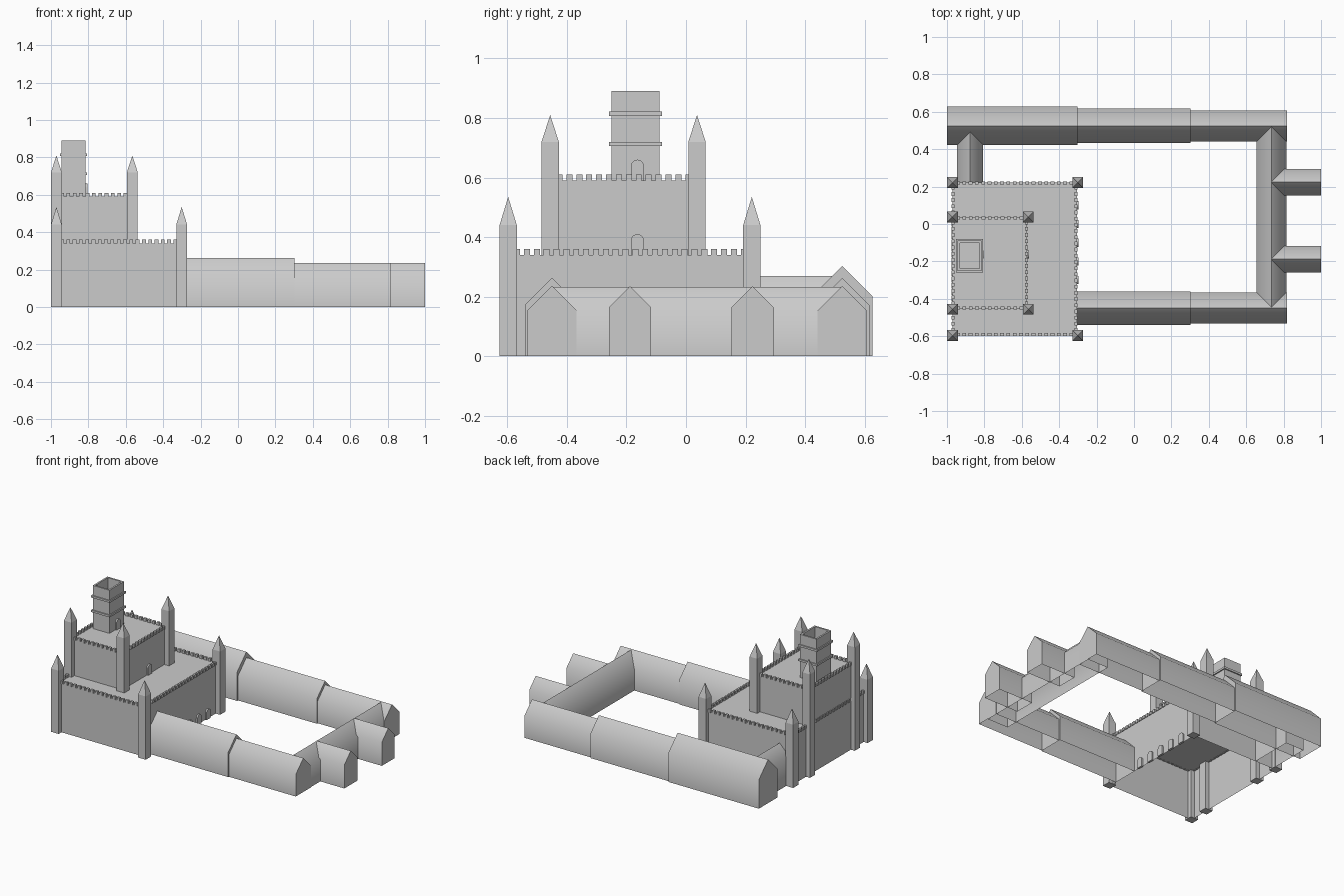
import bpy, bmesh, math

if "Cube" in bpy.data.objects:
    bpy.data.objects.remove(bpy.data.objects["Cube"])


def make(name, verts, faces, smooth=None):
    me = bpy.data.meshes.new(name)
    me.from_pydata(verts, [], faces)
    bm = bmesh.new()
    bm.from_mesh(me)
    bmesh.ops.recalc_face_normals(bm, faces=bm.faces)
    bm.to_mesh(me)
    bm.free()
    ob = bpy.data.objects.new(name, me)
    bpy.context.collection.objects.link(ob)
    if smooth:
        bpy.ops.object.select_all(action='DESELECT')
        ob.select_set(True)
        bpy.context.view_layer.objects.active = ob
        bpy.ops.object.shade_smooth_by_angle(angle=math.radians(smooth))
    return ob


def box_data(x0, x1, y0, y1, z0, z1, bottom=True):
    v = [(x, y, z) for z in (z0, z1) for x, y in ((x0, y0), (x1, y0), (x1, y1), (x0, y1))]
    f = [(0, 1, 5, 4), (1, 2, 6, 5), (2, 3, 7, 6), (3, 0, 4, 7), (4, 5, 6, 7)]
    return v, f + ([(3, 2, 1, 0)] if bottom else [])


def extrude_profile(name, prof, a, b, axis, c, bottom=True, smooth=50):
    """Profile of (across, z) points swept along x or y from a to b."""
    n = len(prof)
    v = [(t, c + u, z) if axis == 'x' else (c + u, t, z) for t in (a, b) for u, z in prof]
    f = [tuple(range(n)), tuple(range(2 * n - 1, n - 1, -1))]
    f += [(i, (i + 1) % n, (i + 1) % n + n, i + n) for i in range(n if bottom else n - 1)]
    return make(name, v, f, smooth)


def wing(name, a, b, axis, c, half, ridge):
    """Long building with a 45 degree gable roof, open underneath."""
    wall = ridge - half
    extrude_profile(name, [(-half, 0), (-half, wall), (0, ridge), (half, wall), (half, 0)],
                    a, b, axis, c, bottom=False)


def turret(name, x, y, z0, z1, peak, h=0.029):
    v, f = box_data(x - h, x + h, y - h, y + h, z0, z1)
    f.remove((4, 5, 6, 7))
    v.append((x, y, peak))
    make(name, v, f + [(4, 5, 8), (5, 6, 8), (6, 7, 8), (7, 4, 8)])


def battlements(name, x0, x1, y0, y1, z, step=0.033, w=0.01, t=0.008, h=0.022):
    verts, faces = [], []

    def block(x, y, hx, hy):
        v, f = box_data(x - hx, x + hx, y - hy, y + hy, z, z + h)
        k = len(verts)
        verts.extend(v)
        faces.extend(tuple(i + k for i in q) for q in f)

    nx, ny = round((x1 - x0) / step), round((y1 - y0) / step)
    for i in range(1, nx):
        for y in (y0 + t, y1 - t):
            block(x0 + (x1 - x0) * i / nx, y, w, t)
    for i in range(1, ny):
        for x in (x0 + t, x1 - t):
            block(x, y0 + (y1 - y0) * i / ny, t, w)
    make(name, verts, faces)


def arch(name, x, y, z, r=0.022, h=0.07):
    """Round-topped doorway standing slightly proud of an east wall."""
    prof = [(-r, z)] + [(-r * math.cos(math.pi * i / 10), z + h - r + r * math.sin(math.pi * i / 10))
                        for i in range(11)] + [(r, z)]
    extrude_profile(name, prof, x - 0.005, x + 0.01, 'x', y)


# Keep: two stacked blocks with battlements
make("lower_keep", *box_data(-0.97, -0.306, -0.595, 0.222, 0, 0.34, bottom=False))
make("upper_keep", *box_data(-0.97, -0.572, -0.453, 0.036, 0.34, 0.59, bottom=False))
battlements("lower_battlements", -0.975, -0.301, -0.6, 0.227, 0.338)
battlements("upper_battlements", -0.975, -0.567, -0.458, 0.041, 0.588)

# Corner turrets
for y in (-0.597, 0.221):
    for x in (-0.971, -0.301):
        turret("lower_turret", x, y, 0, 0.44, 0.535)
for y in (-0.456, 0.037):
    for x, z in ((-0.971, 0), (-0.565, 0.34)):
        turret("upper_turret", x, y, z, 0.72, 0.81)

# Hollow square tower with two bands
X0, X1, Y0, Y1, T = -0.943, -0.815, -0.25, -0.089, 0.012
v, f = box_data(X0, X1, Y0, Y1, 0.59, 0.89, bottom=False)
iv, _ = box_data(X0 + T, X1 - T, Y0 + T, Y1 - T, 0.6, 0.89)
f.remove((4, 5, 6, 7))
for i in range(4):
    j = (i + 1) % 4
    f += [(4 + i, 4 + j, 12 + j, 12 + i), (12 + i, 12 + j, 8 + j, 8 + i)]
make("great_tower", v + iv, f + [(8, 9, 10, 11)])
for z in (0.713, 0.814):
    p = 0.008
    v, f = box_data(X0 - p, X1 + p, Y0 - p, Y1 + p, z - 0.007, z + 0.007)
    iv, _ = box_data(X0, X1, Y0, Y1, z - 0.007, z + 0.007)
    f = f[:4]
    for i in range(4):
        j = (i + 1) % 4
        f += [(i, j, 8 + j, 8 + i), (4 + i, 4 + j, 12 + j, 12 + i)]
    make("tower_band", v + iv, f)

# Doorways
arch("upper_keep_door", -0.572, -0.163, 0.34)
arch("tower_door", -0.815, -0.163, 0.59)
for i in range(5):
    arch("courtyard_door", -0.306, 0.1 - 0.1 * i, 0)

# Courtyard wings
wing("north_wing_west", -1, -0.303, 'x', 0.525, 0.102, 0.303)
wing("north_wing_middle", -0.303, 0.303, 'x', 0.525, 0.092, 0.263)
wing("north_wing_east", 0.303, 0.818, 'x', 0.525, 0.083, 0.236)
wing("south_wing_west", -0.306, 0.303, 'x', -0.45, 0.09, 0.263)
wing("south_wing_east", 0.303, 0.818, 'x', -0.45, 0.083, 0.236)
wing("east_wing", -0.45, 0.525, 'y', 0.735, 0.08, 0.232)
wing("west_link", 0.222, 0.52, 'y', -0.876, 0.07, 0.27)
for y in (-0.188, 0.224):
    wing("east_porch", 0.735, 1, 'x', y, 0.071, 0.235)
